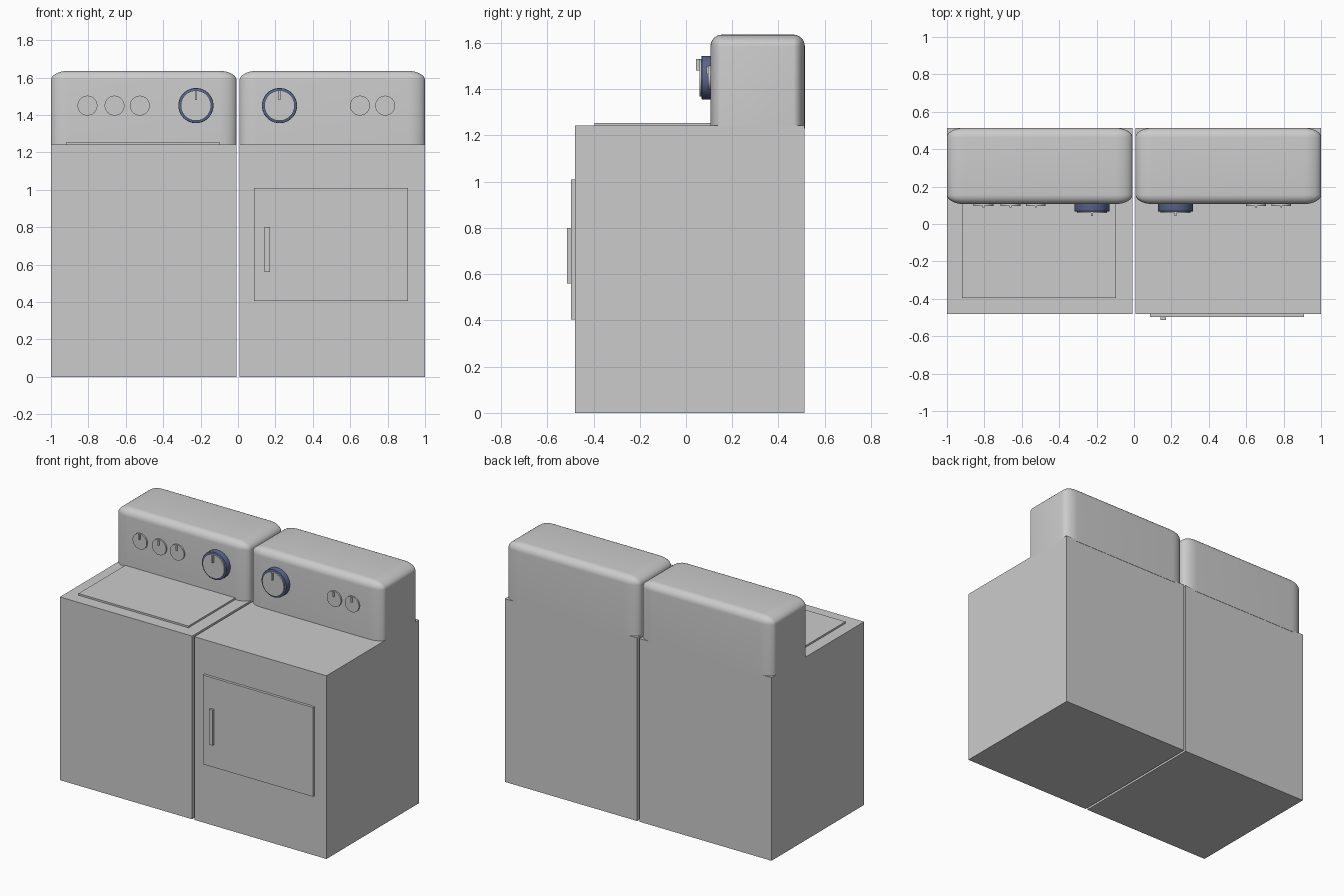
import bpy, bmesh, math
from mathutils import Matrix

if "Cube" in bpy.data.objects:
    bpy.data.objects.remove(bpy.data.objects["Cube"])

blue = bpy.data.materials.new("blue_trim")
blue.diffuse_color = (0.10, 0.13, 0.27, 1)
blue.use_nodes = True
blue.node_tree.nodes["Principled BSDF"].inputs["Base Color"].default_value = blue.diffuse_color


def finish(bm, name, smooth=False, mat=None):
    bmesh.ops.recalc_face_normals(bm, faces=bm.faces)
    me = bpy.data.meshes.new(name)
    bm.to_mesh(me)
    bm.free()
    ob = bpy.data.objects.new(name, me)
    bpy.context.collection.objects.link(ob)
    if mat:
        me.materials.append(mat)
    if smooth:
        bpy.ops.object.select_all(action='DESELECT')
        ob.select_set(True)
        bpy.context.view_layer.objects.active = ob
        bpy.ops.object.shade_smooth_by_angle(angle=math.radians(35))
    return ob


def box_mesh(x, y, z):
    bm = bmesh.new()
    bmesh.ops.create_cube(bm, size=1)
    for v in bm.verts:
        v.co = [r[0] + (c + 0.5) * (r[1] - r[0]) for r, c in zip((x, y, z), v.co)]
    return bm


def box(name, x, y, z):
    return finish(box_mesh(x, y, z), name)


def console(name, x, y, z, r, stretch):
    # rounded everywhere but the bottom; corners are longer along x
    bm = box_mesh([c / stretch for c in x], y, z)
    edges = [e for e in bm.edges if max(v.co.z for v in e.verts) > z[0] + 0.01]
    bmesh.ops.bevel(bm, geom=edges, offset=r, segments=8, profile=0.5, affect='EDGES')
    bmesh.ops.scale(bm, vec=(stretch, 1, 1), verts=bm.verts)
    return finish(bm, name, True)


def disc(name, x, z, r, y0, y1, bevel=0, mat=None):
    # cylinder along y, front rim optionally softened
    bm = bmesh.new()
    rot = Matrix.Translation((x, (y0 + y1) / 2, z)) @ Matrix.Rotation(math.pi / 2, 4, 'X')
    bmesh.ops.create_cone(bm, cap_ends=True, segments=48, radius1=r, radius2=r,
                          depth=y1 - y0, matrix=rot)
    if bevel:
        rim = [e for e in bm.edges if all(v.co.y < y0 + 1e-4 for v in e.verts)]
        bmesh.ops.bevel(bm, geom=rim, offset=bevel, segments=2, profile=0.5, affect='EDGES')
    return finish(bm, name, True, mat)


FACE = 0.106   # front plane of the consoles
KZ = 1.45      # knob height


def small_knob(name, x):
    disc(name, x, KZ, 0.053, 0.096, FACE + 0.02)
    box(name + "_pointer", (x - 0.005, x + 0.005), (0.088, 0.1), (KZ + 0.015, KZ + 0.05))


def large_knob(name, x):
    disc(name + "_ring", x, KZ, 0.094, 0.067, FACE + 0.02, 0.004, blue)
    disc(name + "_cap", x, KZ, 0.081, 0.058, 0.09)
    box(name + "_pointer", (x - 0.005, x + 0.005), (0.043, 0.07), (KZ + 0.03, KZ + 0.08))


# cabinets and consoles
for name, x in (("washer", (-1, -0.008)), ("dryer", (0.008, 1))):
    box(name + "_cabinet", x, (-0.48, 0.512), (0, 1.242))
    console(name + "_console", x, (FACE, 0.514), (1.23, 1.636), 0.05, 1.9)

# washer lid
box("washer_lid", (-0.92, -0.095), (-0.395, 0.13), (1.23, 1.254))

# dryer door and handle
box("dryer_door", (0.085, 0.91), (-0.498, -0.47), (0.405, 1.01))
box("dryer_door_handle", (0.142, 0.17), (-0.514, -0.49), (0.56, 0.80))

# controls
for i, x in enumerate((-0.805, -0.66, -0.525)):
    small_knob(f"washer_small_knob_{i + 1}", x)
for i, x in enumerate((0.652, 0.787)):
    small_knob(f"dryer_small_knob_{i + 1}", x)
large_knob("washer_timer_knob", -0.225)
large_knob("dryer_timer_knob", 0.222)
